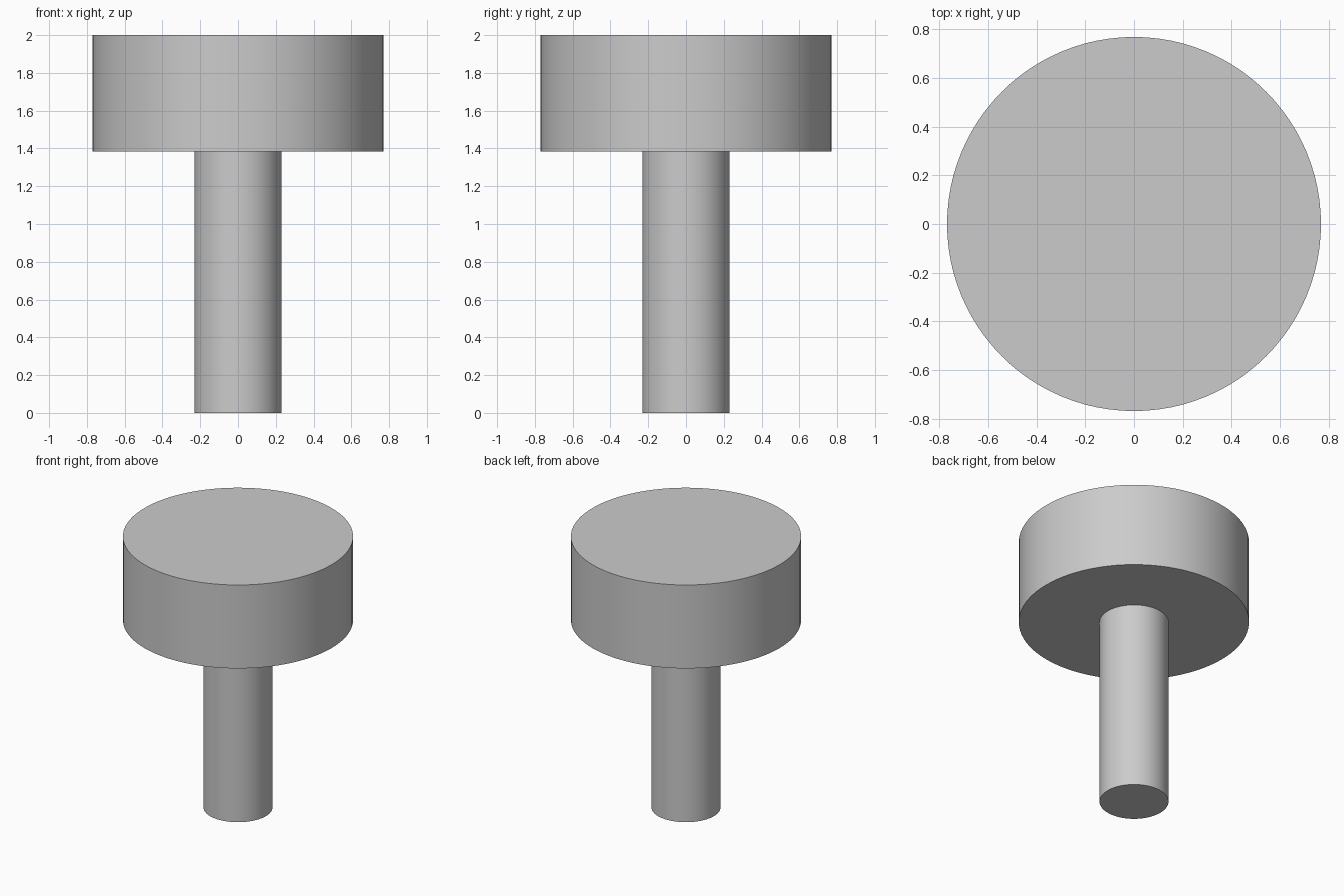
import bpy
import math

cube = bpy.data.objects.get("Cube")
if cube:
    bpy.data.objects.remove(cube, do_unlink=True)

# Plain grey shared by both parts
GREY = (0.6, 0.6, 0.6, 1.0)
grey = bpy.data.materials.new("plain_grey")
grey.use_nodes = True
grey.diffuse_color = GREY
bsdf = next(n for n in grey.node_tree.nodes if n.type == "BSDF_PRINCIPLED")
bsdf.inputs["Base Color"].default_value = GREY


def disc(name, radius, bottom, top, sides=96):
    """Upright smooth-sided cylinder between two heights."""
    bpy.ops.mesh.primitive_cylinder_add(
        vertices=sides, radius=radius, depth=top - bottom,
        location=(0, 0, (bottom + top) / 2))
    part = bpy.context.object
    part.name = name
    part.data.materials.append(grey)
    bpy.ops.object.shade_smooth_by_angle(angle=math.radians(30))
    return part


# Narrow shaft, standing on the ground
disc("shaft", 0.23, 0.0, 1.385)

# Broad flat head on top of the shaft
disc("head", 0.769, 1.385, 2.0)
